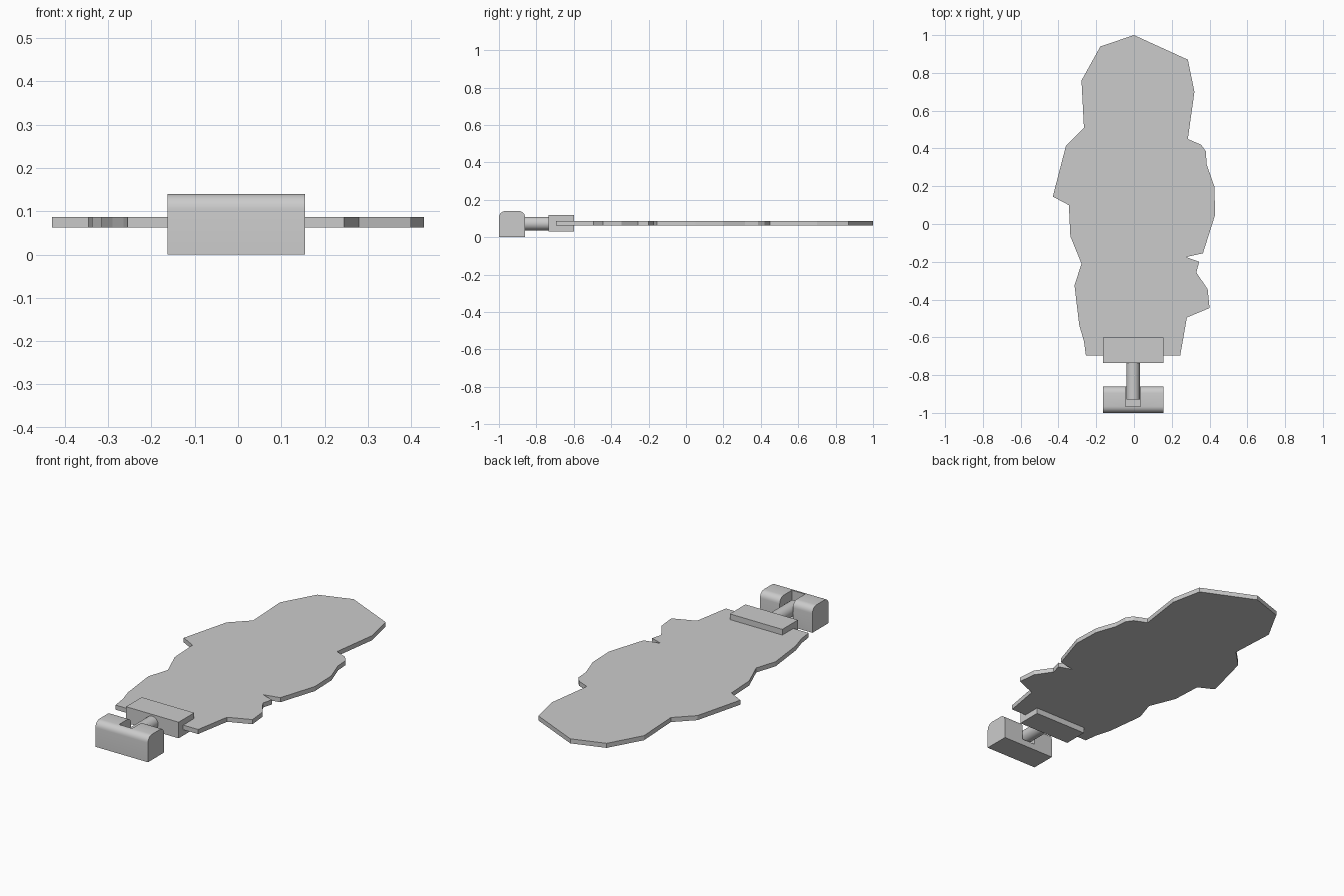
import bpy, bmesh, math
from mathutils import Vector

if "Cube" in bpy.data.objects:
    bpy.data.objects.remove(bpy.data.objects["Cube"])


def prism(name, pts, offset):
    """Extrude a closed 3D outline by an offset vector."""
    bm = bmesh.new()
    face = bm.faces.new([bm.verts.new(p) for p in pts])
    ext = bmesh.ops.extrude_face_region(bm, geom=[face])
    moved = [v for v in ext["geom"] if isinstance(v, bmesh.types.BMVert)]
    bmesh.ops.translate(bm, verts=moved, vec=Vector(offset))
    bmesh.ops.recalc_face_normals(bm, faces=bm.faces)
    mesh = bpy.data.meshes.new(name)
    bm.to_mesh(mesh)
    bm.free()
    ob = bpy.data.objects.new(name, mesh)
    bpy.context.collection.objects.link(ob)
    return ob


def box(name, lo, hi):
    (a, b, c), (d, e, f) = lo, hi
    return prism(name, [(a, b, c), (d, b, c), (d, e, c), (a, e, c)], (0, 0, f - c))


def smooth(ob):
    bpy.ops.object.select_all(action='DESELECT')
    ob.select_set(True)
    bpy.context.view_layer.objects.active = ob
    bpy.ops.object.shade_smooth_by_angle(angle=math.radians(35))


# Flat irregular plate
outline = [
    (0, 1), (.285, .87), (.32, .70), (.285, .45), (.355, .42), (.38, .385),
    (.385, .315), (.425, .2), (.43, .05), (.365, -.155), (.275, -.175),
    (.345, -.2), (.33, -.257), (.39, -.345), (.40, -.445), (.28, -.495),
    (.245, -.695), (-.255, -.695), (-.265, -.62), (-.29, -.535),
    (-.315, -.325), (-.278, -.21), (-.337, -.065), (-.345, .1),
    (-.43, .145), (-.36, .415), (-.265, .51), (-.278, .76), (-.178, .94)]
prism("plate", [(x, y, .062) for x, y in outline], (0, 0, .025))

# Clamp holding the plate's end
X0, X1 = -.163, .155
box("plate_clamp", (X0, -.735, .03), (X1, -.6, .118))

# Short round rod joining clamp and end block
CX, CZ, R = -.005, .073, .036
ring = [(CX + R * math.cos(i * math.tau / 24), -.73, CZ + R * math.sin(i * math.tau / 24))
        for i in range(24)]
smooth(prism("link_rod", ring, (0, -.2, 0)))

# End block with rounded top edges
r = .035
profile = [(-1, 0), (-.86, 0)]
for cy, start in ((-.86 - r, 0), (-1 + r, 90)):
    for i in range(7):
        a = math.radians(start + i * 15)
        profile.append((cy + r * math.cos(a), .14 - r + r * math.sin(a)))
block = prism("end_block", [(X0, y, z) for y, z in profile], (X1 - X0, 0, 0))

# Notch in the block that receives the rod
cutter = box("notch_cutter", (CX - .04, -.965, .034), (CX + .04, -.8, .2))
cutter.hide_render = True
cutter.hide_set(True)
cut = block.modifiers.new("notch", 'BOOLEAN')
cut.operation = 'DIFFERENCE'
cut.solver = 'EXACT'
cut.object = cutter
bpy.context.view_layer.objects.active = block
bpy.ops.object.modifier_apply(modifier="notch")
bpy.data.objects.remove(cutter)
smooth(block)
